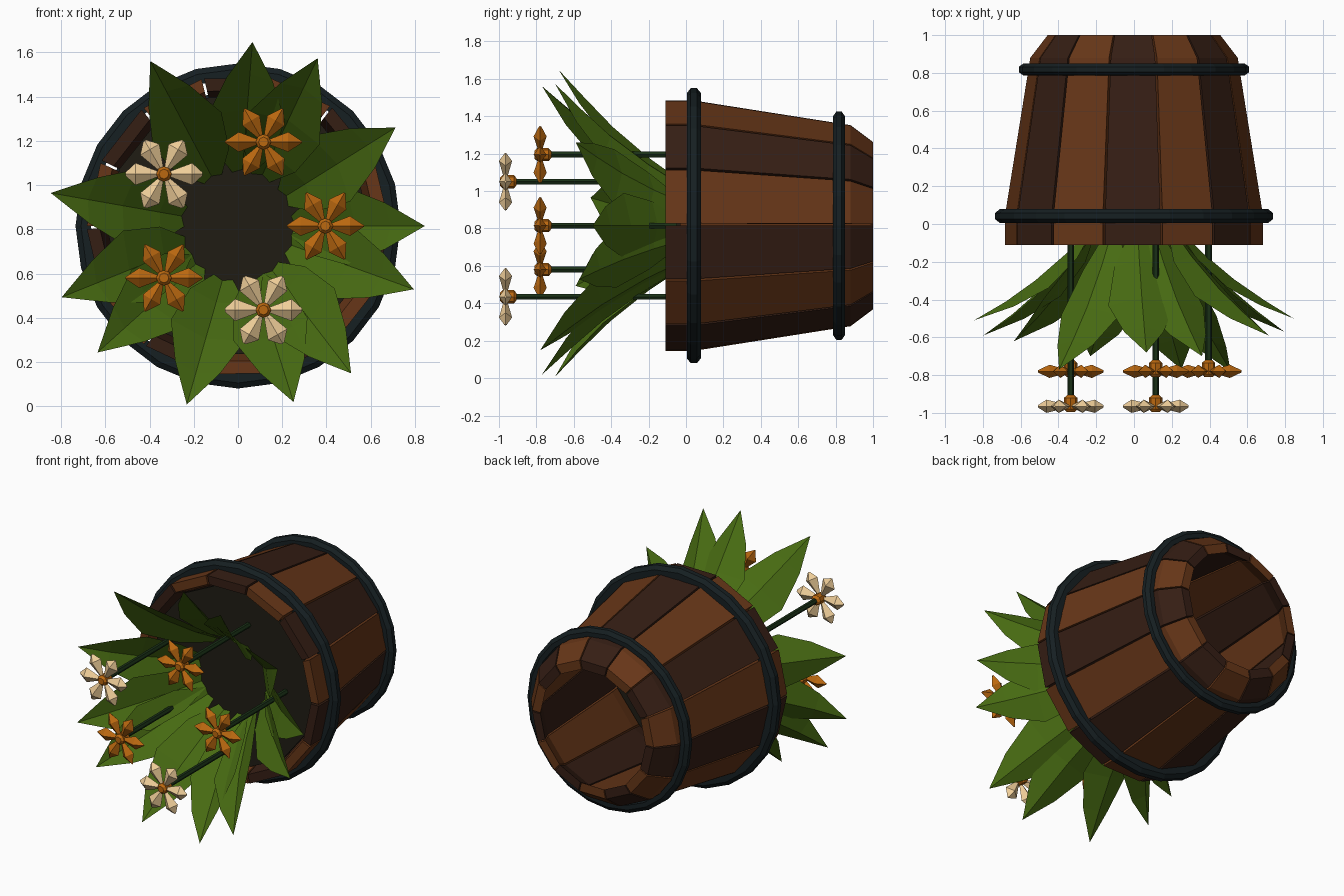
import bpy, bmesh
from math import sin, cos, pi, radians
from mathutils import Vector

if "Cube" in bpy.data.objects:
    bpy.data.objects.remove(bpy.data.objects["Cube"])

ZC = 0.815  # height of the barrel axis, which runs along y


def polar(r, a, y, cx=0.0, cz=ZC):
    return Vector((cx + r * cos(a), y, cz + r * sin(a)))


def material(name, rgb):
    m = bpy.data.materials.new(name)
    m.diffuse_color = (*rgb, 1)
    m.use_nodes = True
    m.node_tree.nodes["Principled BSDF"].inputs["Base Color"].default_value = m.diffuse_color
    return m


WOOD = [material("light_wood", (0.135, 0.037, 0.009)), material("dark_wood", (0.036, 0.013, 0.007))]
IRON = material("iron", (0.008, 0.014, 0.016))
SOIL = material("soil", (0.014, 0.012, 0.007))
LEAF = material("leaf_green", (0.063, 0.145, 0.006))
STEM = material("stem_green", (0.010, 0.030, 0.008))
ORANGE = material("orange", (0.50, 0.14, 0.005))
CREAM = material("cream", (0.87, 0.62, 0.32))


def make(name, bm, mat):
    bmesh.ops.recalc_face_normals(bm, faces=bm.faces)
    me = bpy.data.meshes.new(name)
    bm.to_mesh(me)
    bm.free()
    me.materials.append(mat)
    ob = bpy.data.objects.new(name, me)
    bpy.context.collection.objects.link(ob)
    return ob


def loft(bm, rings, closed=False):
    """Skin rings of points with quads, capping the ends unless closed."""
    vs = [[bm.verts.new(p) for p in ring] for ring in rings]
    n = len(vs[0])
    for k in range(len(vs) if closed else len(vs) - 1):
        a, b = vs[k], vs[(k + 1) % len(vs)]
        for j in range(n):
            bm.faces.new((a[j], a[(j + 1) % n], b[(j + 1) % n], b[j]))
    if not closed:
        bm.faces.new(vs[0])
        bm.faces.new(vs[-1])


# Barrel staves: slabs with small gaps, straight lip at the front, bent inward at the open back
N = 14
STATIONS = [(-0.11, 0.684, 0.625), (0.04, 0.684, 0.585), (0.88, 0.549, 0.465), (1.0, 0.457, 0.395)]
for i in range(N):
    a0, a1 = 2 * pi * i / N + 0.019, 2 * pi * (i + 1) / N + 0.001
    bm = bmesh.new()
    loft(bm, [[polar(ro, a0, y), polar(ro, a1, y), polar(ri, a1, y), polar(ri, a0, y)]
              for y, ro, ri in STATIONS])
    make(f"stave_{i + 1}", bm, WOOD[i % 2])


# Iron hoops
def hoop(name, y, ri, ro, h, sides=24):
    prof = [(ri, -h), (ro - 0.025, -h), (ro, -h * 0.45), (ro, h * 0.45), (ro - 0.025, h), (ri, h)]
    bm = bmesh.new()
    loft(bm, [[polar(r, 2 * pi * k / sides, y + dy) for r, dy in prof] for k in range(sides)], closed=True)
    make(name, bm, IRON)


hoop("front_hoop", 0.042, 0.665, 0.735, 0.037)
hoop("back_hoop", 0.818, 0.555, 0.610, 0.032)

# Soil disc
bm = bmesh.new()
loft(bm, [[polar(0.595, 2 * pi * k / N, y) for k in range(N)] for y in (-0.05, -0.03)])
make("soil", bm, SOIL)

# Leaves: creased sheets leaning outward; (angle in degrees, tip radius, tip y)
LEAVES = [(85.5, 0.835, -0.68), (64.6, 0.84, -0.70), (32, 0.84, -0.59), (0, 0.845, -0.50),
          (-19.8, 0.845, -0.57), (-52.5, 0.84, -0.78), (-72.5, 0.835, -0.77), (-106, 0.84, -0.70),
          (-138, 0.855, -0.62), (-158, 0.86, -0.59), (170, 0.86, -0.51), (118, 0.845, -0.77)]
for i, (deg, tr, ty) in enumerate(LEAVES):
    a = radians(deg)
    side = Vector((-sin(a), 0, cos(a)))
    L = ty + 0.04
    # radius, y, half width, crease depth
    rows = [(0.25, -0.04, 0.045, 0.01), (0.36, -0.04 + 0.24 * L, 0.13, 0.03),
            (0.53, -0.04 + 0.55 * L, 0.175, 0.04), (0.69, -0.04 + 0.79 * L, 0.105, 0.025)]
    bm = bmesh.new()
    vs = []
    for r, y, w, c in rows:
        mid = polar(r, a, y)
        edge = polar(r - c, a, y - c)
        vs.append([bm.verts.new(p) for p in (edge - side * w, mid, edge + side * w)])
    tip = bm.verts.new(polar(tr, a, ty))
    for p, q in zip(vs, vs[1:]):
        for j in (0, 1):
            bm.faces.new((p[j], p[j + 1], q[j + 1], q[j]))
    for j in (0, 1):
        bm.faces.new((vs[-1][j], vs[-1][j + 1], tip))
    make(f"leaf_{i + 1}", bm, LEAF)

# Flowers: x, z, petal y, petal material
FLOWERS = [(0.115, 1.195, -0.78, ORANGE), (0.395, 0.815, -0.78, ORANGE), (-0.335, 0.58, -0.78, ORANGE),
           (-0.335, 1.05, -0.965, CREAM), (0.115, 0.435, -0.965, CREAM)]
for i, (x, z, y, mat) in enumerate(FLOWERS):
    def ring(r, yy, n):
        return [polar(r, 2 * pi * k / n, yy, x, z) for k in range(n)]
    # stem
    bm = bmesh.new()
    loft(bm, [ring(0.018, -0.04, 6), ring(0.018, y + 0.03, 6)])
    make(f"stem_{i + 1}", bm, STEM)
    # centre
    bm = bmesh.new()
    loft(bm, [ring(r, y + d, 8) for r, d in
              ((0.018, 0.06), (0.035, 0.045), (0.035, -0.015), (0.022, -0.03))])
    make(f"flower_centre_{i + 1}", bm, ORANGE)
    # petals: six faceted bipyramids
    wide, w, blunt = (0.128, 0.05, 0.008) if mat is CREAM else (0.112, 0.045, 0.004)
    bm = bmesh.new()
    for k in range(6):
        a = k * pi / 3
        s = Vector((-sin(a), 0, cos(a)))

        def section(r, hw, hy):
            c = polar(r, a, y, x, z)
            return [c + s * hw, c + Vector((0, -hy, 0)), c - s * hw, c + Vector((0, hy, 0))]
        loft(bm, [section(0.02, 0.01, 0.008), section(wide, w, 0.035), section(0.174, blunt, 0.006)])
    make(f"petals_{i + 1}", bm, mat)
